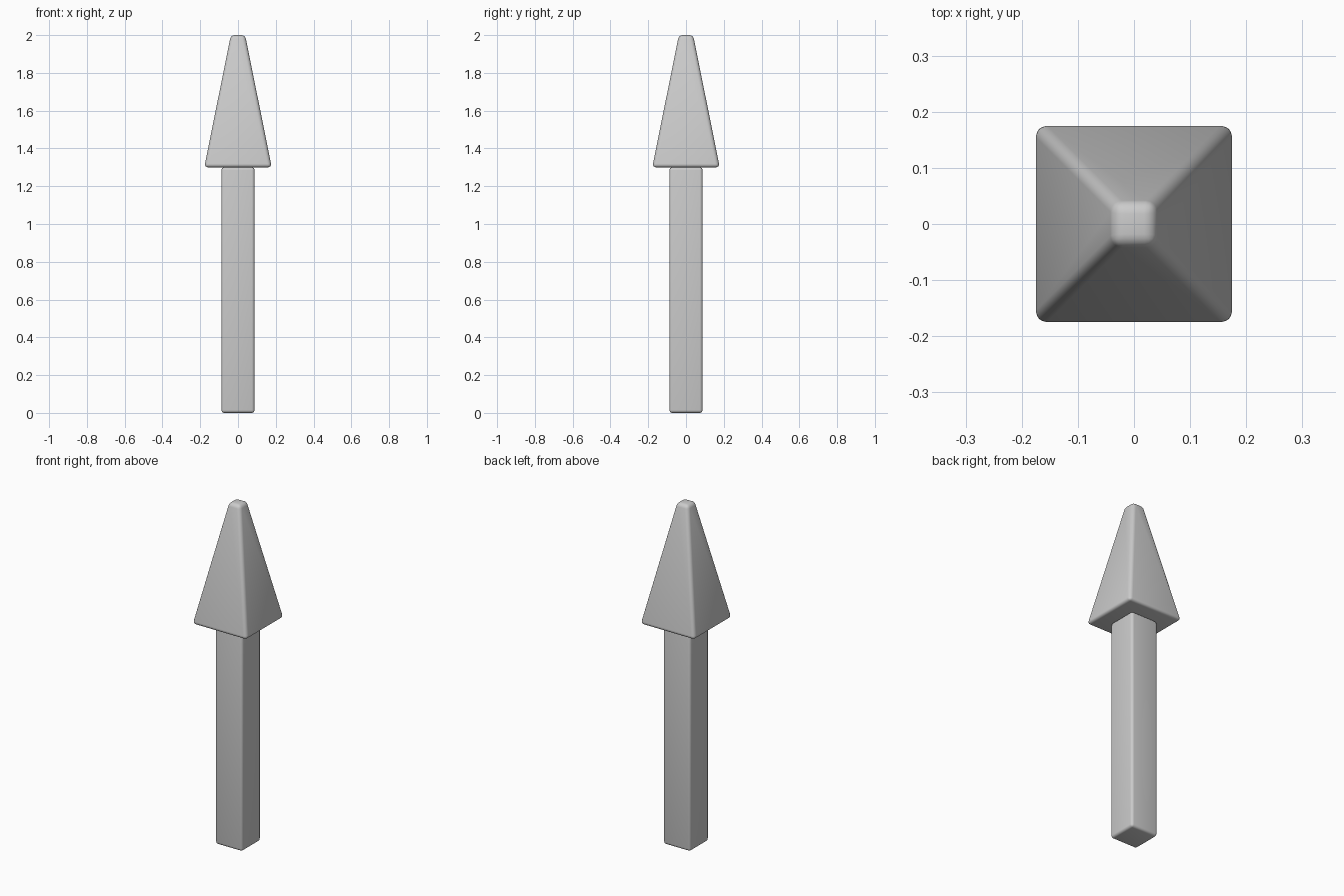
import bpy, bmesh, math

if "Cube" in bpy.data.objects:
    bpy.data.objects.remove(bpy.data.objects["Cube"])


def tapered_block(name, z0, z1, half_bottom, half_top, bevel):
    """Square block, optionally tapering upward, with rounded edges."""
    bm = bmesh.new()
    bmesh.ops.create_cube(bm, size=2)
    for v in bm.verts:
        half, z = (half_top, z1) if v.co.z > 0 else (half_bottom, z0)
        v.co = (v.co.x * half, v.co.y * half, z)
    bmesh.ops.bevel(bm, geom=bm.edges[:], offset=bevel, offset_type='OFFSET',
                    segments=4, profile=0.5, affect='EDGES')
    mesh = bpy.data.meshes.new(name)
    bm.to_mesh(mesh)
    bm.free()
    obj = bpy.data.objects.new(name, mesh)
    bpy.context.collection.objects.link(obj)
    # smooth rounded edges
    bpy.ops.object.select_all(action='DESELECT')
    obj.select_set(True)
    bpy.context.view_layer.objects.active = obj
    bpy.ops.object.shade_smooth_by_angle(angle=math.radians(40))
    return obj


# Square shaft
tapered_block("shaft", 0, 1.3, 0.0875, 0.0875, 0.015)

# Pyramid-shaped head with blunt tip
tapered_block("arrow_head", 1.3, 2.0, 0.1785, 0.038, 0.02)
